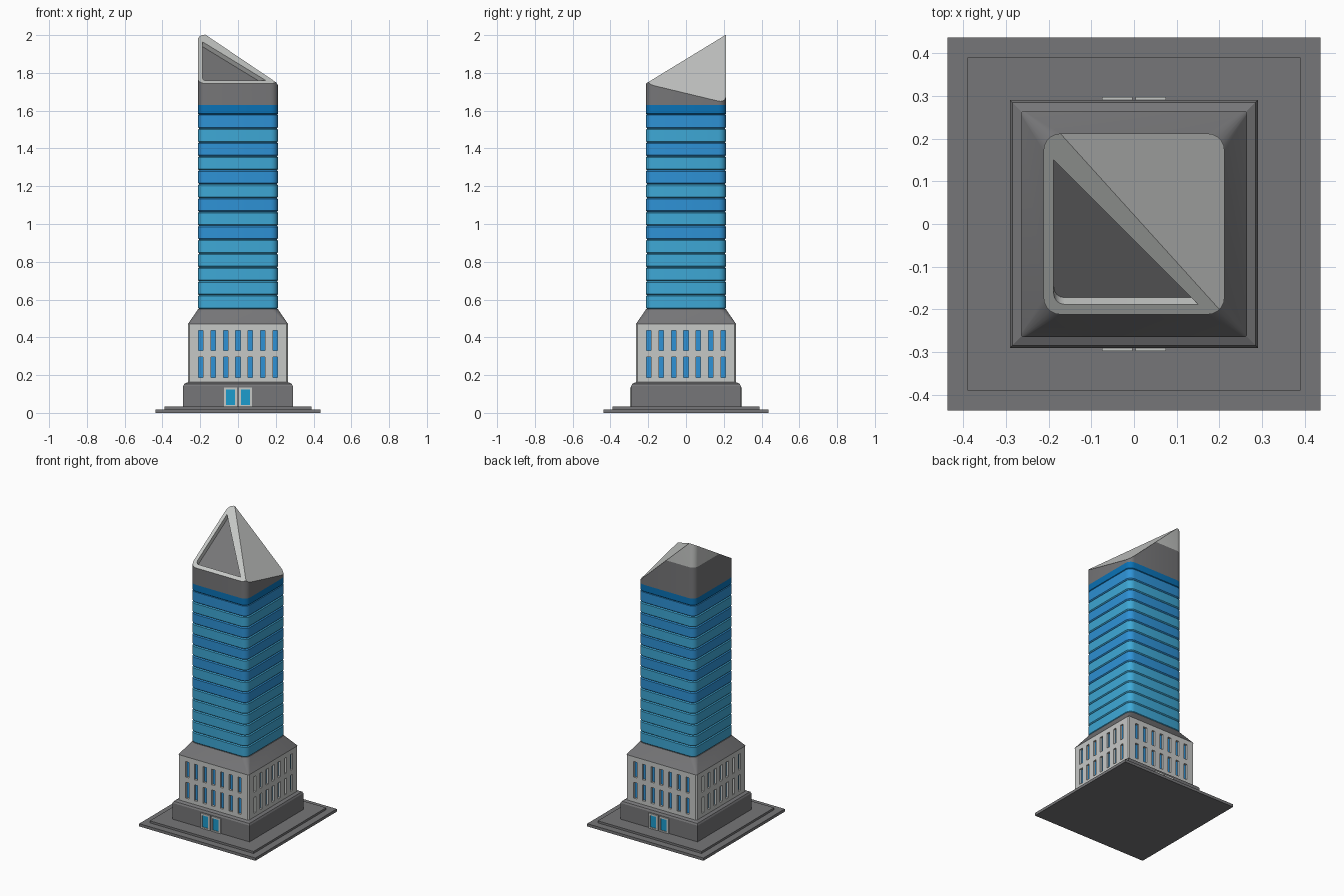
import bpy, bmesh, math
from mathutils import Vector, Matrix

if "Cube" in bpy.data.objects:
    bpy.data.objects.remove(bpy.data.objects["Cube"])

def srgb(r, g, b):
    return tuple((c / 255 / 12.92 if c < 11 else ((c / 255 + .055) / 1.055) ** 2.4) for c in (r, g, b)) + (1,)

def mat(name, *rgb):
    m = bpy.data.materials.new(name)
    m.diffuse_color = srgb(*rgb)
    m.use_nodes = True
    m.node_tree.nodes["Principled BSDF"].inputs["Base Color"].default_value = m.diffuse_color
    return m

DARK = mat("dark grey stone", 118, 118, 120)
LIGHT = mat("light grey", 198, 200, 198)
SKY = mat("light blue glass", 62, 168, 214)
MID = mat("mid blue glass", 46, 146, 214)
DEEP = mat("deep blue glass", 10, 114, 182)
DOOR = mat("door glass", 28, 156, 206)

def finish(name, bm, mats, smooth=False):
    bmesh.ops.recalc_face_normals(bm, faces=bm.faces)
    me = bpy.data.meshes.new(name)
    bm.to_mesh(me)
    bm.free()
    for m in mats:
        me.materials.append(m)
    ob = bpy.data.objects.new(name, me)
    bpy.context.collection.objects.link(ob)
    if smooth:
        smooth_obj(ob)
    return ob

def smooth_obj(ob):
    bpy.ops.object.select_all(action='DESELECT')
    ob.select_set(True)
    bpy.context.view_layer.objects.active = ob
    bpy.ops.object.shade_smooth_by_angle(angle=math.radians(25))

def ring(bm, half, z, r, seg=5):
    """Rounded square loop of vertices (r = 0 gives a plain square)."""
    pts = []
    for k in range(4):
        a0 = k * math.pi / 2
        sx, sy = [(1, 1), (-1, 1), (-1, -1), (1, -1)][k]
        for i in range(seg + 1 if r else 1):
            a = a0 + i / seg * math.pi / 2
            pts.append((sx * (half - r) + r * math.cos(a), sy * (half - r) + r * math.sin(a), z)
                       if r else (sx * half, sy * half, z))
    return [bm.verts.new(p) for p in pts]

def loft(rings):
    bm = bmesh.new()
    loops = [ring(bm, *q) for q in rings]
    for a, b in zip(loops, loops[1:]):
        n = len(a)
        for i in range(n):
            bm.faces.new((a[i], a[(i + 1) % n], b[(i + 1) % n], b[i]))
    bm.faces.new(loops[0][::-1])
    bm.faces.new(loops[-1])
    return bm

# plinth slabs and ground storey
finish("lower_slab", loft([(.437, 0, 0), (.437, .019, 0)]), [DARK])
finish("upper_slab", loft([(.39, .019, 0), (.39, .033, 0)]), [DARK])
finish("ground_storey", loft([(.29, .033, 0), (.29, .143, 0), (.284, .154, 0), (.262, .164, 0)]), [DARK])

# podium with recessed windows on all four sides
H, C, DEPTH = .265, .008, .014
xs = [-(H - C)]
for i in range(7):
    c = (i - 3) * .0655
    xs += [c - .0125, c + .0125]
xs.append(H - C)
zs = [.158, .188, .296, .331, .437, .47]
bm = bmesh.new()
for k in range(4):
    rot = Matrix.Rotation(k * math.pi / 2, 3, 'Z')
    grid = [[bm.verts.new(rot @ Vector((x, -H, z))) for x in xs] for z in zs]
    for j in range(len(zs) - 1):
        for i in range(len(xs) - 1):
            q = [grid[j][i], grid[j][i + 1], grid[j + 1][i + 1], grid[j + 1][i]]
            if not (i % 2 and j % 2):
                bm.faces.new(q)
                continue
            inn = [bm.verts.new(v.co + rot @ Vector((0, DEPTH, 0))) for v in q]
            for a in range(4):
                b = (a + 1) % 4
                bm.faces.new((q[a], q[b], inn[b], inn[a]))
            bm.faces.new(inn).material_index = 1
    # chamfered corner strip
    bm.faces.new([bm.verts.new(rot @ Vector(p)) for p in (
        (H - C, -H, zs[0]), (H, -H + C, zs[0]), (H, -H + C, zs[-1]), (H - C, -H, zs[-1]))])
bmesh.ops.remove_doubles(bm, verts=bm.verts, dist=.0001)
finish("podium", bm, [LIGHT, MID])

# sloped shoulder between podium and tower
finish("shoulder", loft([(.265, .47, .008), (.211, .55, .04)]), [DARK], True)

# glass tower: one bevelled band per storey
Z0, STEP, R = .55, .0735, .04
rings, bands = [], "00000101010101"
for i in range(15):
    a = Z0 + i * STEP
    b = a + STEP if i < 14 else 1.63
    rings += [(.206, a, R - .006), (.212, a + .006, R)]
    rings += [(.212, b - .006, R), (.206, b, R - .006)] if i < 13 else [(.212, b - .001, R)]
bm = loft(rings)
for f in bm.faces:
    i = int((f.calc_center_median().z - Z0 - .0005) / STEP)
    f.material_index = 2 if i >= 14 else int(bands[max(i, 0)])
finish("glass_tower", bm, [SKY, MID, DEEP], True)

# roof block cut by two slanted planes
nA = Vector((0, -.61, 1)).normalized()
pA = Vector((0, -.21, 1.745))
nB = Vector((.94, .24, 1)).normalized()
pB = Vector((-.17, .212, 2.0))
bm = loft([(.212, 1.629, R), (.212, 2.1, R)])
for p, n in ((pA, nA), (pB, nB)):
    g = bm.verts[:] + bm.edges[:] + bm.faces[:]
    cut = bmesh.ops.bisect_plane(bm, geom=g, plane_co=p, plane_no=n, clear_outer=True)
    edges = [e for e in cut['geom_cut'] if isinstance(e, bmesh.types.BMEdge)]
    bmesh.ops.contextual_create(bm, geom=edges)
g = bm.verts[:] + bm.edges[:] + bm.faces[:]
bmesh.ops.bisect_plane(bm, geom=g, plane_co=(0, 0, 1.84), plane_no=(0, 0, 1))
roof = finish("roof", bm, [DARK, LIGHT])

# triangular recess in the front slope
tri = [(.15, -.188), (-.188, .15)]
tri += [(-.163 - .025 * math.cos(t * math.pi / 8), -.163 - .025 * math.sin(t * math.pi / 8)) for t in range(5)]
bm = bmesh.new()
loops = []
for d in (.03, -.03):
    loops.append([bm.verts.new(Vector((x, y, 1.745 + .61 * (y + .21))) + nA * d) for x, y in tri])
for i in range(len(tri)):
    j = (i + 1) % len(tri)
    bm.faces.new((loops[0][i], loops[0][j], loops[1][j], loops[1][i]))
for l in loops:
    bm.faces.new(l)
cutter = finish("recess_cutter", bm, [DARK])
cutter.hide_render = True
mod = roof.modifiers.new("recess", 'BOOLEAN')
mod.operation, mod.object, mod.solver = 'DIFFERENCE', cutter, 'EXACT'
bpy.context.view_layer.objects.active = roof
bpy.ops.object.modifier_apply(modifier=mod.name)
bpy.data.objects.remove(cutter)
# light slopes, rim and peak; dark lower walls and recess floor
for f in roof.data.polygons:
    below = (f.center - pA).dot(nA)
    floor = f.normal.dot(nA) > .99 and below < -.02
    slope = f.normal.z > .2
    inner = max(abs(f.center.x), abs(f.center.y)) < .195 and f.normal.z > -.9
    f.material_index = int(not floor and (slope or inner or f.center.z > 1.84))
smooth_obj(roof)

# double doors at front and back
def box(bm, x0, x1, y0, y1, z0, z1, idx, s):
    m = Matrix.LocRotScale(Vector(((x0 + x1) / 2, s * (y0 + y1) / 2, (z0 + z1) / 2)), None,
                           Vector((x1 - x0, y1 - y0, z1 - z0)))
    n = len(bm.faces)
    bmesh.ops.create_cube(bm, size=1, matrix=m)
    bm.faces.ensure_lookup_table()
    for f in bm.faces[n:]:
        f.material_index = idx

for name, s in (("front_door", -1), ("back_door", 1)):
    bm = bmesh.new()
    for x0, x1 in ((-.075, -.004), (.004, .075)):
        box(bm, x0, x0 + .012, .285, .297, .033, .135, 0, s)
        box(bm, x1 - .012, x1, .285, .297, .033, .135, 0, s)
        box(bm, x0 + .012, x1 - .012, .285, .297, .123, .135, 0, s)
        box(bm, x0 + .012, x1 - .012, .285, .297, .033, .042, 0, s)
        box(bm, x0 + .012, x1 - .012, .285, .292, .042, .123, 1, s)
    finish(name, bm, [LIGHT, DOOR])
